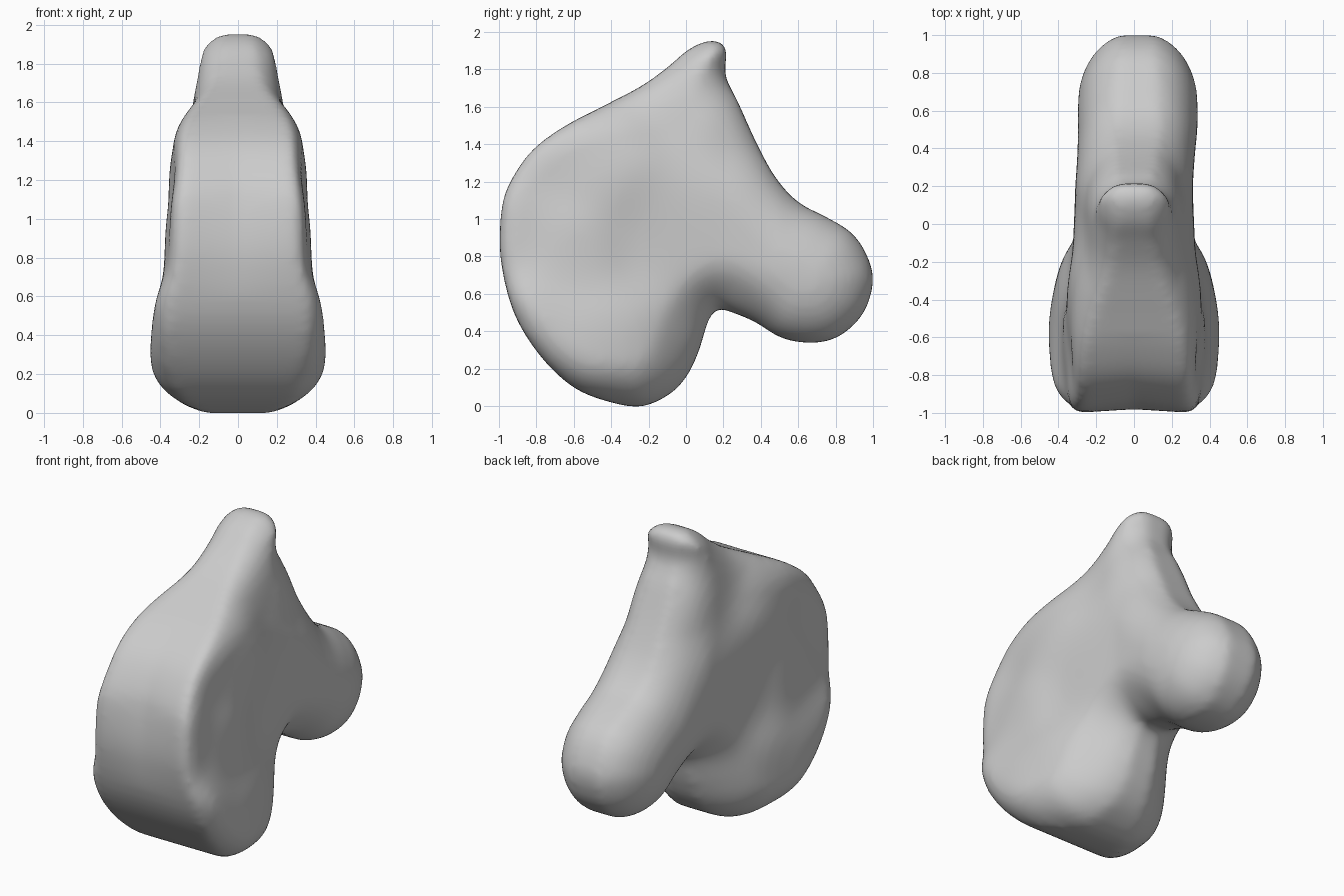
import bpy, bmesh, math
from mathutils import Vector, kdtree

cube = bpy.data.objects.get("Cube")
if cube:
    bpy.data.objects.remove(cube)

# Side outline as (y, z)
OUTLINE = [(.14, 1.955), (.215, 1.91), (.21, 1.77), (.28, 1.62), (.38, 1.4), (.48, 1.22),
           (.6, 1.09), (.75, 1.01), (.88, .93), (.96, .82), (1, .68), (.96, .52),
           (.87, .41), (.76, .35), (.63, .34), (.5, .37), (.37, .45), (.25, .5),
           (.17, .52), (.12, .46), (.07, .3), (.01, .17), (-.08, .07), (-.23, 0),
           (-.4, .02), (-.6, .1), (-.78, .27), (-.92, .5), (-.99, .78), (-.99, 1.02),
           (-.95, 1.18), (-.83, 1.36), (-.66, 1.49), (-.45, 1.6), (-.24, 1.71), (-.1, 1.81),
           (.02, 1.91)]

# Body controls: y, z, half width, edge roundness (0 crisp, above 1 fully round)
CONTROLS = [(-.95, .95, .35, .05), (-.8, 1.35, .32, .05), (-.75, .4, .45, .25),
            (-.5, .2, .47, .5), (-.25, .1, .4, 1), (0, .25, .32, 1.2), (.1, .42, .27, 1.2),
            (-.3, .4, .42, .5), (-.6, .75, .38, 0), (-.15, .75, .32, .6), (-.4, 1.3, .37, .2),
            (-.1, 1.1, .33, .6), (.1, 1.05, .31, 1), (-.6, 1.47, .33, .2), (-.4, 1.58, .28, .6),
            (-.15, 1.65, .22, .9), (.1, 1.85, .2, 1.1), (.1, 1.4, .26, 1),
            (.35, .95, .31, 1), (.65, .68, .32, 1.1), (.9, .65, .3, 1.1)]
SLAB = 0.3


def smooth_loop(points, steps=8):
    """Closed Catmull-Rom curve through the points."""
    pts = [Vector(p) for p in points]
    n, result = len(pts), []
    for i in range(n):
        a, b, c, d = (pts[(i + k) % n] for k in (-1, 0, 1, 2))
        for s in range(steps):
            t = s / steps
            result.append(b + (c - a) * t / 2 + (a - b * 2.5 + c * 2 - d / 2) * t ** 2
                          + (b * 3 - a - c * 3 + d) * t ** 3 / 2)
    return result


def blend(y, z):
    """Half width and roundness at a point of the side profile."""
    total = width = roundness = 0
    for cy, cz, w, r in CONTROLS:
        k = math.exp(-((y - cy) ** 2 + (z - cz) ** 2) / 0.05) + 1e-9
        total, width, roundness = total + k, width + k * w, roundness + k * r
    return width / total, roundness / total


def bake(obj):
    """Replace the object's mesh with its modified result."""
    bpy.context.view_layer.update()
    graph = bpy.context.evaluated_depsgraph_get()
    mesh = bpy.data.meshes.new_from_object(obj.evaluated_get(graph))
    obj.modifiers.clear()
    obj.data = mesh


def add_remesh(obj, size):
    mod = obj.modifiers.new("Even surface", 'REMESH')
    mod.mode = 'VOXEL'
    mod.voxel_size = size


# Slab cut from the side outline
loop = smooth_loop(OUTLINE)
bm = bmesh.new()
face = bm.faces.new([bm.verts.new((-SLAB, p.x, p.y)) for p in loop])
ext = bmesh.ops.extrude_face_region(bm, geom=[face])
bmesh.ops.translate(bm, vec=(2 * SLAB, 0, 0),
                    verts=[v for v in ext["geom"] if isinstance(v, bmesh.types.BMVert)])
bmesh.ops.recalc_face_normals(bm, faces=bm.faces)
bmesh.ops.triangulate(bm, faces=[f for f in bm.faces if len(f.verts) > 4])
mesh = bpy.data.meshes.new("rounded_body")
bm.to_mesh(mesh)
bm.free()
body = bpy.data.objects.new("rounded_body", mesh)
bpy.context.collection.objects.link(body)
add_remesh(body, 0.02)
bake(body)

# Swell the slab into the disc, ridge and rear lobe
tree = kdtree.KDTree(len(loop))
for i, p in enumerate(loop):
    tree.insert((0, p.x, p.y), i)
tree.balance()
for v in body.data.vertices:
    y, z = v.co.y, v.co.z
    depth = tree.find((0, y, z))[2]
    width, roundness = blend(y, z)
    # Tighter rounding towards the top knob
    radius = min(0.1 + roundness * 0.21, 0.16 + 0.3 * max(0, 1.85 - z))
    rim = 0.86 - 0.64 * roundness
    t = min(depth / radius, 1)
    v.co.x *= width / SLAB * (rim + (1 - rim) * math.sqrt(1 - (1 - t) ** 2))
    # Shallow hollow along the front face
    if y < -0.6:
        v.co.y += 0.03 * max(0, 1 - abs(v.co.x) / 0.25) * max(0, 1 - abs(z - 1.1) / 0.5)
    # Rear lobe leans slightly to one side
    v.co.x += 0.02 * max(0, min(1, (y - 0.2) / 0.3))

add_remesh(body, 0.022)
soft = body.modifiers.new("Soften", 'SMOOTH')
soft.factor = 0.5
soft.iterations = 8
bake(body)

# Plain grey clay
clay = bpy.data.materials.new("light_grey")
clay.use_nodes = True
colour = (0.6, 0.6, 0.6, 1)
clay.diffuse_color = colour
clay.node_tree.nodes["Principled BSDF"].inputs["Base Color"].default_value = colour
body.data.materials.clear()
body.data.materials.append(clay)
for poly in body.data.polygons:
    poly.use_smooth = True
